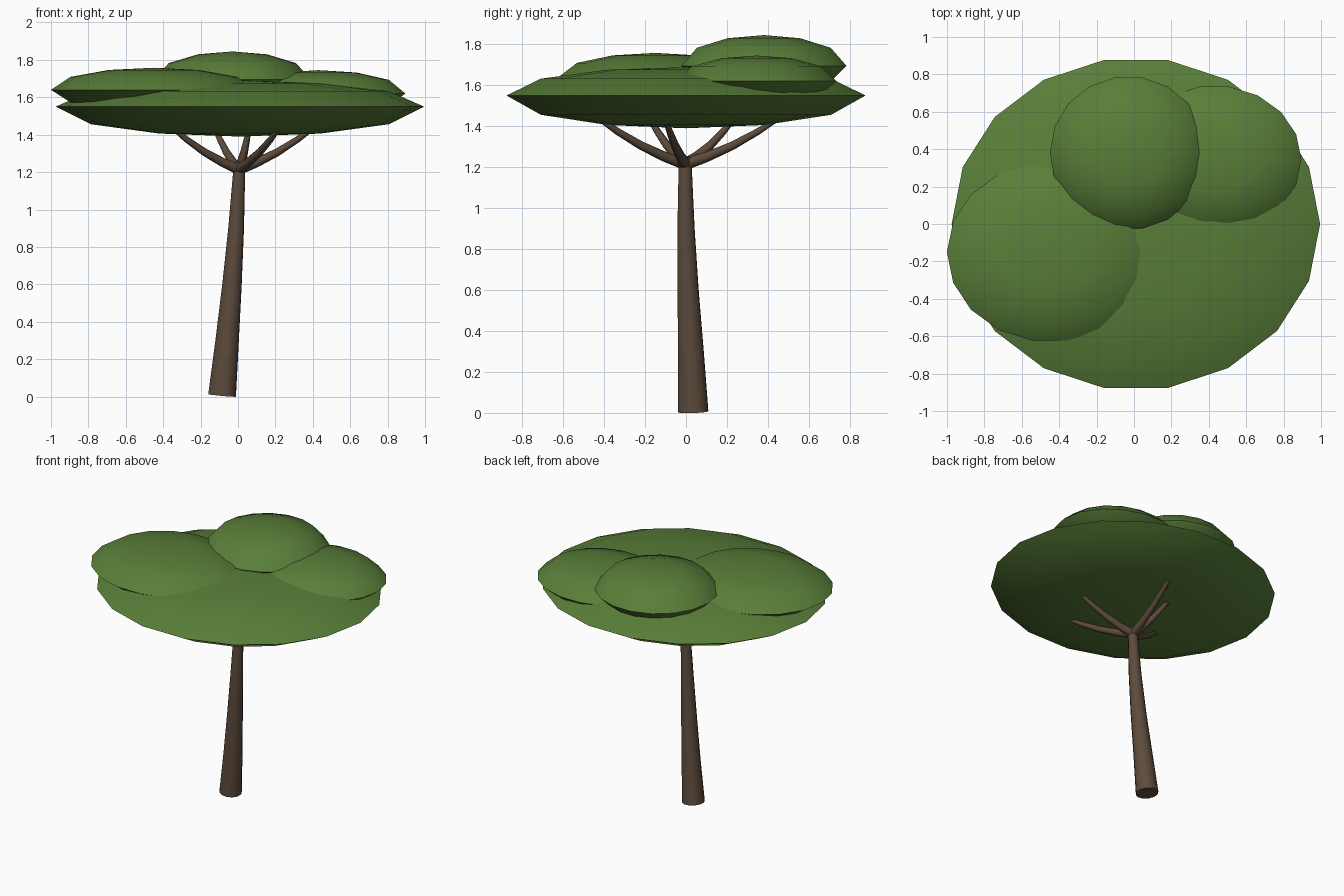
import bpy, bmesh, math
from mathutils import Vector

if "Cube" in bpy.data.objects:
    bpy.data.objects.remove(bpy.data.objects["Cube"])


def material(name, rgb):
    m = bpy.data.materials.new(name)
    m.diffuse_color = (*rgb, 1)
    m.use_nodes = True
    m.node_tree.nodes["Principled BSDF"].inputs["Base Color"].default_value = m.diffuse_color
    return m


LEAF = material("leaf_green", (0.10, 0.21, 0.04))
BARK = material("bark_brown", (0.11, 0.07, 0.045))


def finish(name, bm, mat, angle):
    bmesh.ops.recalc_face_normals(bm, faces=bm.faces)
    me = bpy.data.meshes.new(name)
    bm.to_mesh(me)
    bm.free()
    me.materials.append(mat)
    ob = bpy.data.objects.new(name, me)
    bpy.context.collection.objects.link(ob)
    bpy.ops.object.select_all(action='DESELECT')
    ob.select_set(True)
    bpy.context.view_layer.objects.active = ob
    bpy.ops.object.shade_smooth_by_angle(angle=math.radians(angle))


def bridge(bm, rings):
    n = len(rings[0])
    for a, b in zip(rings, rings[1:]):
        for i in range(n):
            j = (i + 1) % n
            bm.faces.new((a[i], a[j], b[j], b[i]))


def lobe(name, centre, radii, up, down, sides=18):
    """Flattened leaf cushion with separate heights above and below its rim."""
    bm = bmesh.new()
    c, rings = Vector(centre), []
    for lat in (-64, -36, 0, 36, 64):
        t = math.radians(lat)
        z = math.sin(t) * (up if lat > 0 else down)
        rings.append([bm.verts.new(c + Vector((
            radii[0] * math.cos(t) * math.cos(k * math.tau / sides),
            radii[1] * math.cos(t) * math.sin(k * math.tau / sides), z)))
            for k in range(sides)])
    bridge(bm, rings)
    for ring, z in ((rings[0], -down), (rings[-1], up)):
        pole = bm.verts.new(c + Vector((0, 0, z)))
        for i in range(sides):
            bm.faces.new((ring[i], ring[(i + 1) % sides], pole))
    finish(name, bm, LEAF, 60)


def limb(name, points, sides):
    """Tapered tube through (x, y, z, radius) points, capped at both ends."""
    bm = bmesh.new()
    path, rings = [Vector(p[:3]) for p in points], []
    for i, p in enumerate(path):
        d = path[min(i + 1, len(path) - 1)] - path[max(i - 1, 0)]
        d.normalize()
        u = d.cross(Vector((0.31, 0.95, 0.05))).normalized()
        v = d.cross(u)
        r = points[i][3]
        rings.append([bm.verts.new(p + r * (u * math.cos(k * math.tau / sides)
                                            + v * math.sin(k * math.tau / sides)))
                      for k in range(sides)])
    bridge(bm, rings)
    bm.faces.new(rings[0])
    bm.faces.new(rings[-1])
    finish(name, bm, BARK, 50)


# Leaning trunk
limb("trunk", [(-0.085, 0.035, 0.006, 0.076), (-0.058, 0.024, 0.3, 0.064),
               (-0.032, 0.01, 0.6, 0.053), (-0.01, 0.0, 0.9, 0.043),
               (0.006, -0.004, 1.2, 0.033), (0.007, -0.004, 1.25, 0.03)], 12)

# Branches sweeping out from the trunk top into the canopy
tips = [(0.05, 0.42), (-0.12, 0.22), (0.37, -0.09), (0.2, -0.39), (-0.33, -0.16)]
for i, (x, y) in enumerate(tips):
    profile = [(0.0, 1.215, 0.03), (0.25, 1.25, 0.025), (0.55, 1.305, 0.021),
               (0.85, 1.375, 0.017), (1.12, 1.45, 0.013)]
    limb(f"branch_{i + 1}", [(0.005 + x * t, -0.004 + y * t, z, r)
                             for t, z, r in profile], 8)

# Canopy: one wide cushion with three smaller ones on top
lobe("canopy_main", (0.01, 0.0, 1.55), (0.985, 0.89), 0.14, 0.16)
lobe("canopy_left", (-0.45, -0.15, 1.64), (0.55, 0.48), 0.118, 0.115)
lobe("canopy_right", (0.43, 0.345, 1.62), (0.465, 0.395), 0.125, 0.11)
lobe("canopy_top", (-0.03, 0.38, 1.695), (0.42, 0.41), 0.15, 0.13)
